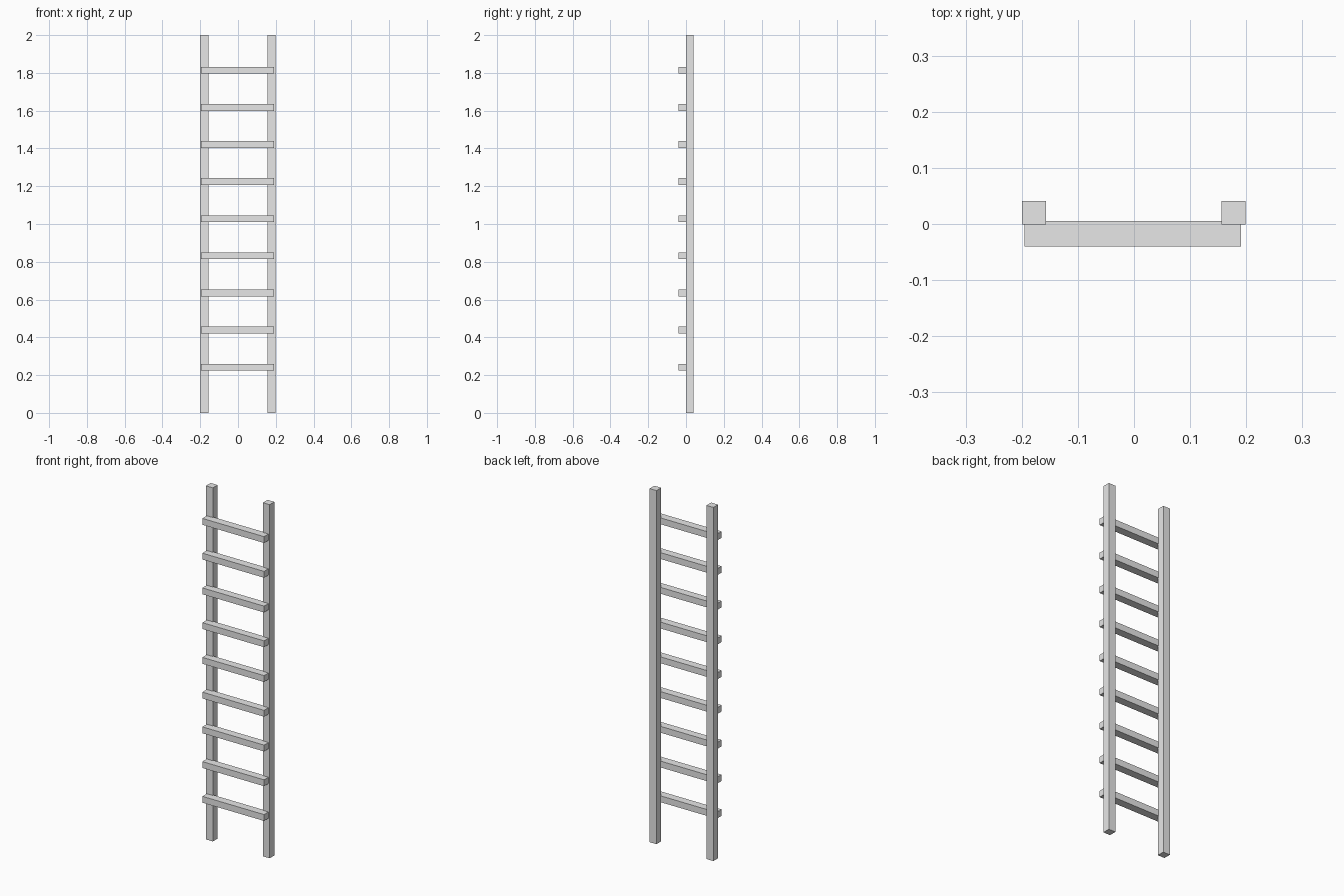
import bpy

cube = bpy.data.objects.get("Cube")
if cube:
    bpy.data.objects.remove(cube, do_unlink=True)

# Plain grey for the whole ladder
grey = bpy.data.materials.new("light_grey")
grey.use_nodes = True
colour = (0.8, 0.8, 0.8, 1)
grey.diffuse_color = colour
grey.node_tree.nodes["Principled BSDF"].inputs["Base Color"].default_value = colour


def box(name, low, high):
    """Add a box that spans two opposite corners."""
    centre = [(a + b) / 2 for a, b in zip(low, high)]
    bpy.ops.mesh.primitive_cube_add(size=1, location=centre)
    part = bpy.context.object
    part.name = name
    part.scale = [b - a for a, b in zip(low, high)]
    bpy.ops.object.transform_apply(location=False, rotation=False, scale=True)
    part.data.materials.append(grey)
    return part


# Upright side rails
box("right_rail", (-0.2, -0.001, 0), (-0.157, 0.041, 2))
box("left_rail", (0.156, -0.001, 0), (0.199, 0.041, 2))

# Evenly spaced rungs, let slightly into the front of the rails
RUNGS = 9
FIRST, LAST, HALF = 0.242, 1.814, 0.018
for i in range(RUNGS):
    z = FIRST + (LAST - FIRST) * i / (RUNGS - 1)
    box(f"rung_{i + 1}", (-0.195, -0.04, z - HALF), (0.191, 0.005, z + HALF))
